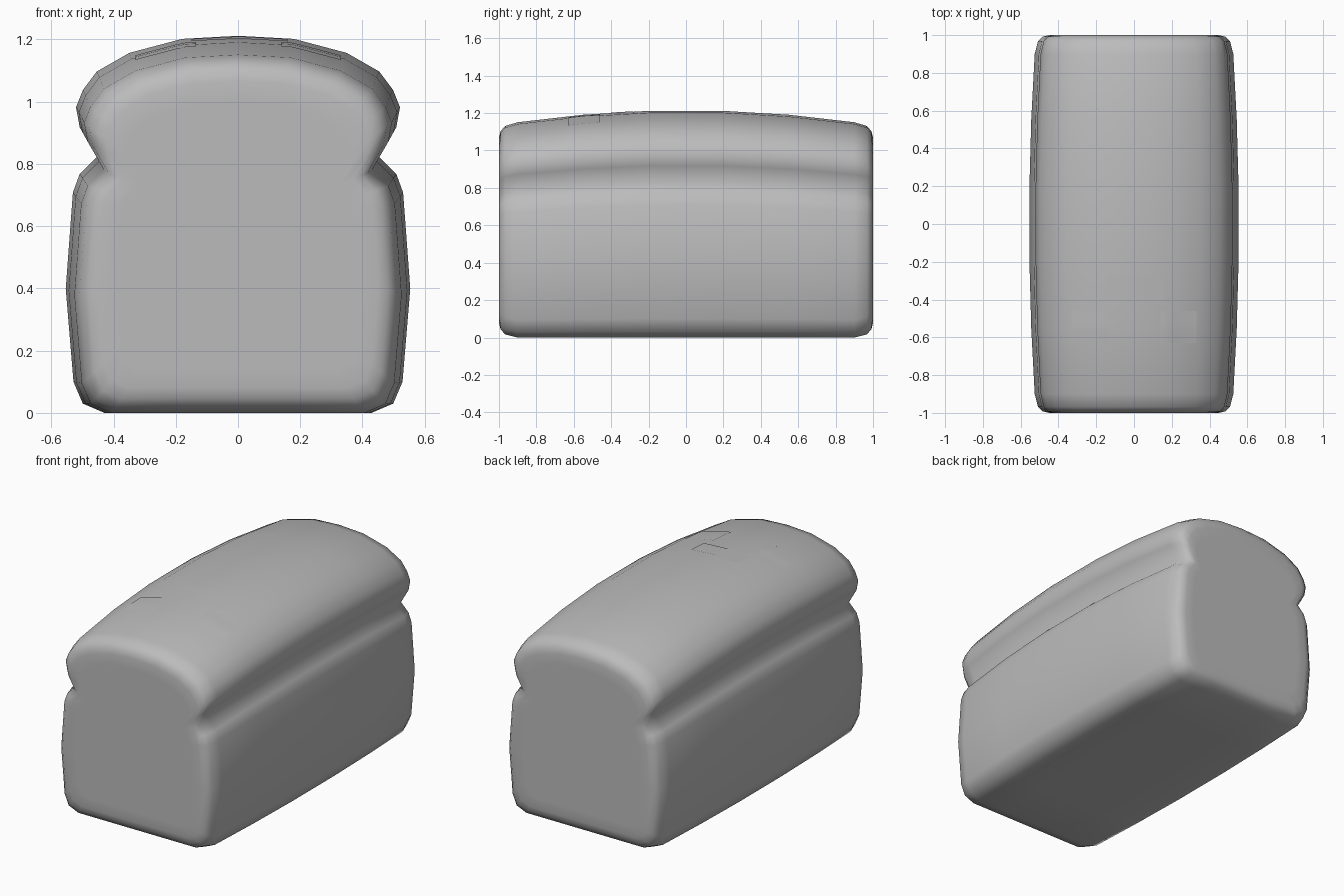
import bpy, bmesh
from mathutils import Vector
from mathutils.bvhtree import BVHTree

if "Cube" in bpy.data.objects:
    bpy.data.objects.remove(bpy.data.objects["Cube"])

grey = bpy.data.materials.new("plain grey")
grey.use_nodes = True
colour = (0.5, 0.5, 0.5, 1)
grey.diffuse_color = colour
grey.node_tree.nodes["Principled BSDF"].inputs["Base Color"].default_value = colour


def make_object(name, bm):
    bmesh.ops.recalc_face_normals(bm, faces=bm.faces)
    for face in bm.faces:
        face.smooth = True
    mesh = bpy.data.meshes.new(name)
    bm.to_mesh(mesh)
    mesh.materials.append(grey)
    obj = bpy.data.objects.new(name, mesh)
    bpy.context.collection.objects.link(obj)
    return obj


# Half cross-section of the loaf, from the base up to the crown
half = [(0, 0), (0.22, 0), (0.43, 0), (0.5, 0.03), (0.53, 0.1), (0.555, 0.4), (0.532, 0.71),
        (0.51, 0.77), (0.455, 0.825), (0.51, 0.92), (0.522, 0.985), (0.5, 1.04),
        (0.455, 1.1), (0.35, 1.16), (0.18, 1.205), (0, 1.215)]
section = half + [(-x, z) for x, z in half[-2:0:-1]]

# Stations along the length: position and inset of the rounded ends
half_stations = [(0.2, 1), (0.55, 1), (0.9, 1), (0.968, 0.97), (0.992, 0.92), (1, 0.86), (1, 0.75)]
stations = [(-y, k) for y, k in reversed(half_stations)] + half_stations

bm = bmesh.new()
rings = []
for y, inset in stations:
    bulge = 1 - 0.065 * min(abs(y), 0.92) ** 2
    mid = 0.57
    rings.append([bm.verts.new((x * bulge * inset, y, mid + (z * bulge - mid) * inset))
                  for x, z in section])
count = len(section)
for a, b in zip(rings, rings[1:]):
    for i in range(count):
        j = (i + 1) % count
        bm.faces.new((a[i], a[j], b[j], b[i]))
for ring in (rings[0], rings[-1]):
    bm.faces.new(ring)
bmesh.ops.recalc_face_normals(bm, faces=bm.faces)
surface = BVHTree.FromBMesh(bm)
make_object("loaf", bm)
bm.free()


# Thin plates lying on the crown
def plate(name, x0, x1, y0, y1, steps=6):
    bm = bmesh.new()
    grid = []
    for r in range(steps + 1):
        row = []
        for c in range(steps + 1):
            start = Vector((x0 + (x1 - x0) * c / steps, y0 + (y1 - y0) * r / steps, 2))
            hit = surface.ray_cast(start, Vector((0, 0, -1)))[0]
            row.append(bm.verts.new(hit + Vector((0, 0, 0.003))))
        grid.append(row)
    for low, high in zip(grid, grid[1:]):
        for c in range(steps):
            bm.faces.new((low[c], low[c + 1], high[c + 1], high[c]))
    bm.normal_update()
    make_object(name, bm)
    bm.free()


plate("right_eye", -0.33, -0.135, -0.63, -0.46)
plate("left_eye", 0.14, 0.33, -0.63, -0.46)
plate("mouth", -0.15, 0.16, -0.4, -0.28)
